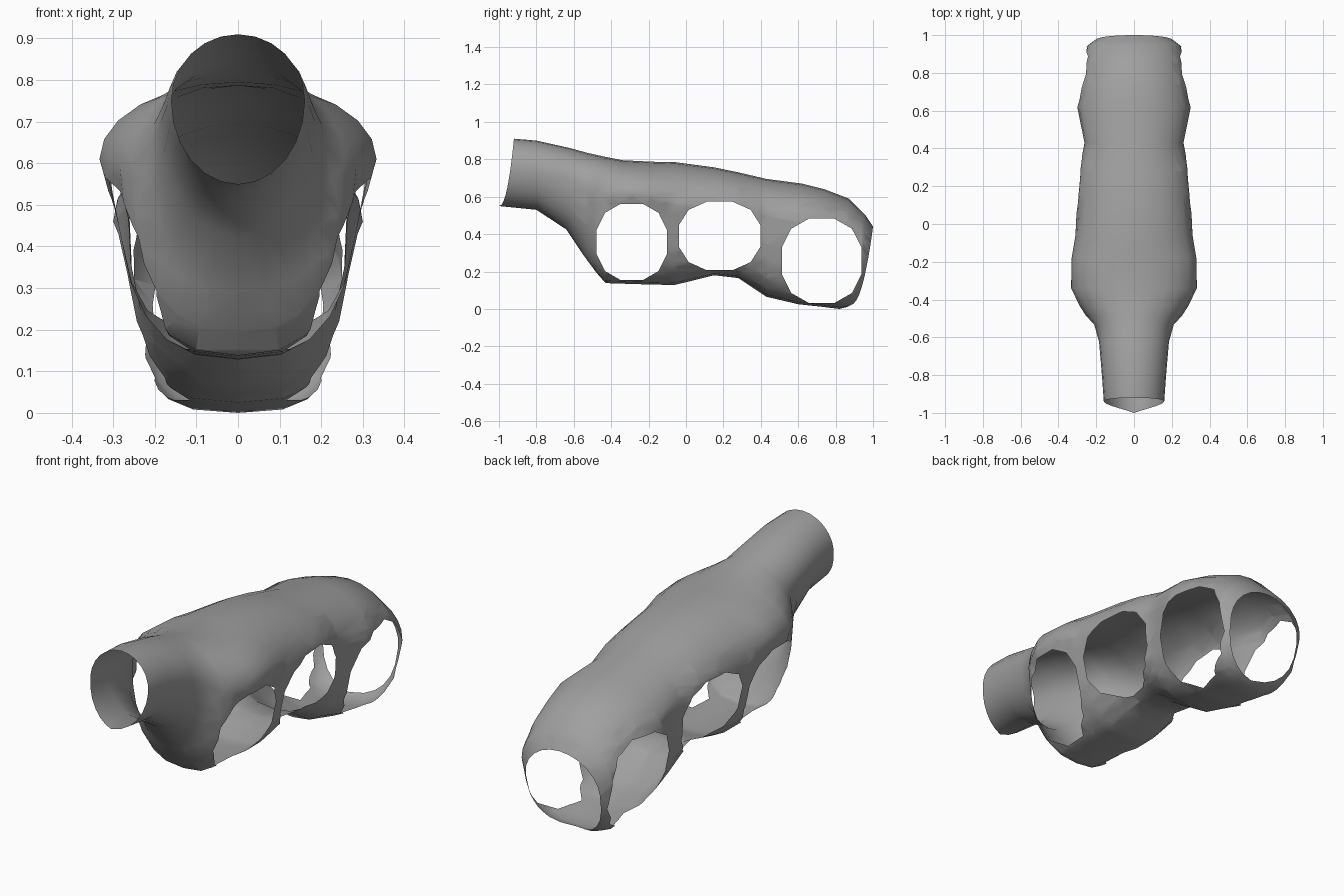
import bpy, bmesh, math
from mathutils import Vector

if "Cube" in bpy.data.objects:
    bpy.data.objects.remove(bpy.data.objects["Cube"])

# Cross-sections along the shell: y at bottom, y at top, z bottom, z top,
# half width at shoulder, z of shoulder, half width below it, lower roundness
SECTIONS = [
    (-1.0, -.92, .55, .91, .16, .75, .16, 2),
    (-.8, -.8, .53, .90, .17, .74, .17, 2),
    (-.64, -.62, .425, .86, .185, .70, .185, 2.1),
    (-.55, -.53, .29, .835, .21, .64, .21, 2.3),
    (-.48, -.485, .195, .825, .255, .60, .25, 2.6),
    (-.43, -.44, .138, .815, .285, .60, .275, 2.6),
    (-.34, -.34, .135, .795, .333, .61, .29, 2.7),
    (-.18, -.18, .13, .787, .33, .60, .29, 2.7),
    (-.06, -.06, .128, .785, .31, .56, .285, 2.6),
    (.15, .15, .18, .757, .30, .54, .285, 2.4),
    (.28, .28, .165, .73, .29, .53, .28, 2.4),
    (.43, .43, .065, .695, .262, .50, .262, 2.6),
    (.60, .62, .025, .67, .30, .46, .28, 2.9),
    (.72, .74, .012, .64, .285, .42, .28, 3),
    (.82, .87, 0, .59, .27, .36, .265, 3),
    (.86, .96, .010, .50, .25, .32, .245, 2.8),
    (.875, 1.0, .020, .44, .205, .26, .205, 2.5),
]
# Side openings: centre y, centre z, radius y, radius z
HOLES = [(-.29, .358, .19, .206), (.18, .39, .22, .185), (.725, .257, .215, .228)]
SIDES = 24


def power(v, n):
    return math.copysign(abs(v) ** (2 / n), v) if abs(v) > 1e-6 else 0


def ring(bm, yb, yt, zb, zt, w, zw, wl, n):
    verts = []
    for i in range(SIDES):
        a = math.tau * i / SIDES
        c, s = math.cos(a), math.sin(a)
        if s > -1e-6:
            x, z = w * c, zw + s * (zt - zw)
        else:
            x, z = wl * power(c, n), zw + power(s, n) * (zw - zb)
        f = max(0, (z - zb) / (zt - zb))
        verts.append(bm.verts.new((x, yb + (yt - yb) * f ** .45, z)))
    return verts


def cut_opening(bm, cy, cz, ry, rz, count=12):
    """Cut a rounded polygon straight through both side walls."""
    pts = []
    for i in range(count):
        a = math.tau * (i + .5) / count
        pts.append(Vector((0, cy + ry * 1.02 * power(math.cos(a), 2.3),
                           cz + rz * 1.02 * power(math.sin(a), 2.3))))
    planes = []
    for p, q in zip(pts, pts[1:] + pts[:1]):
        d = q - p
        planes.append((p, Vector((0, d.z, -d.y)).normalized()))

    def near(f):
        ys = [v.co.y for v in f.verts]
        zs = [v.co.z for v in f.verts]
        return (max(ys) > cy - ry - .03 and min(ys) < cy + ry + .03
                and max(zs) > cz - rz - .03 and min(zs) < cz + rz + .03)

    for p, nrm in planes:
        faces = [f for f in bm.faces if near(f)]
        geom = set(faces)
        for f in faces:
            geom.update(f.edges)
            geom.update(f.verts)
        bmesh.ops.bisect_plane(bm, geom=list(geom), dist=1e-6, plane_co=p, plane_no=nrm)
    inside = [f for f in bm.faces
              if all((f.calc_center_median() - p).dot(nrm) < 0 for p, nrm in planes)]
    bmesh.ops.delete(bm, geom=inside, context='FACES')


# Open-ended shell lofted through the sections
bm = bmesh.new()
rings = [ring(bm, *s) for s in SECTIONS]
for a, b in zip(rings, rings[1:]):
    for i in range(SIDES):
        j = (i + 1) % SIDES
        bm.faces.new((a[i], b[i], b[j], a[j]))
bmesh.ops.recalc_face_normals(bm, faces=bm.faces[:])

# Three openings in each side wall
for hole in HOLES:
    bmesh.ops.triangulate(bm, faces=bm.faces[:])
    cut_opening(bm, *hole)

mesh = bpy.data.meshes.new("hollow_shell")
bm.to_mesh(mesh)
bm.free()
shell = bpy.data.objects.new("hollow_shell", mesh)
bpy.context.collection.objects.link(shell)

# Plain grey finish
grey = bpy.data.materials.new("plain grey")
grey.diffuse_color = (.35, .35, .35, 1)
grey.use_nodes = True
grey.node_tree.nodes["Principled BSDF"].inputs["Base Color"].default_value = grey.diffuse_color
mesh.materials.append(grey)

bpy.context.view_layer.objects.active = shell
shell.select_set(True)
bpy.ops.object.shade_smooth_by_angle(angle=math.radians(60))
